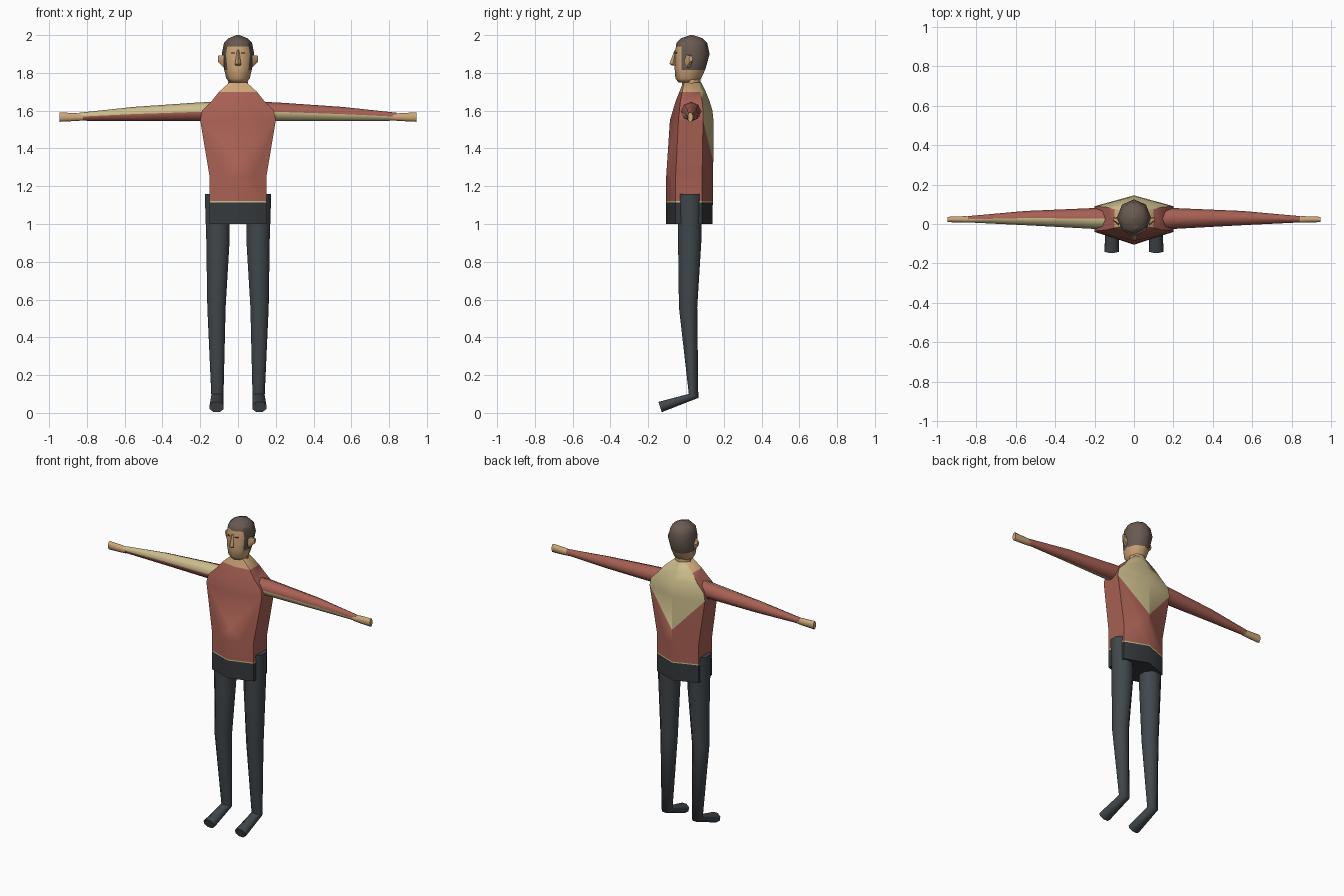
import bpy, bmesh, math
from mathutils import Vector

cube = bpy.data.objects.get("Cube")
if cube:
    bpy.data.objects.remove(cube, do_unlink=True)


def material(name, rgb):
    m = bpy.data.materials.new(name)
    m.use_nodes = True
    m.diffuse_color = (*rgb, 1)
    bsdf = m.node_tree.nodes["Principled BSDF"]
    bsdf.inputs["Base Color"].default_value = (*rgb, 1)
    bsdf.inputs["Roughness"].default_value = 0.8
    return m


RED = material("brick_red", (0.39, 0.117, 0.088))
CREAM = material("cream", (0.62, 0.52, 0.27))
SKIN = material("skin", (0.62, 0.38, 0.19))
HAIR = material("brown_hair", (0.14, 0.102, 0.084))
SLATE = material("slate_trousers", (0.053, 0.063, 0.071))
DARK = material("dark_waistband", (0.036, 0.041, 0.046))


def loft(name, rings, mats, rule=None, cuts=(), limit=60):
    """Skin closed rings, slice along planes, colour faces by a rule."""
    bm = bmesh.new()
    loops = [[bm.verts.new(p) for p in ring] for ring in rings]
    n = len(loops[0])
    for a, b in zip(loops, loops[1:]):
        for i in range(n):
            j = (i + 1) % n
            bm.faces.new((a[i], a[j], b[j], b[i]))
    bm.faces.new(loops[0])
    bm.faces.new(loops[-1])
    for point, normal in cuts:
        geom = bm.verts[:] + bm.edges[:] + bm.faces[:]
        bmesh.ops.bisect_plane(bm, geom=geom, plane_co=point, plane_no=normal)
    bmesh.ops.recalc_face_normals(bm, faces=bm.faces)
    for f in bm.faces:
        f.smooth = True
        if rule:
            f.material_index = mats.index(rule(f.calc_center_median()))
    for e in bm.edges:
        e.smooth = e.calc_face_angle(0) < math.radians(limit)
    mesh = bpy.data.meshes.new(name)
    bm.to_mesh(mesh)
    bm.free()
    for m in mats:
        mesh.materials.append(m)
    obj = bpy.data.objects.new(name, mesh)
    bpy.context.collection.objects.link(obj)
    return obj


def oval(centre, a, b, n=8, turn=0.0):
    """Ring of n points around a centre, spanned by two half axes."""
    c, a, b = Vector(centre), Vector(a), Vector(b)
    angles = [math.tau * i / n + turn for i in range(n)]
    return [c + a * math.cos(t) + b * math.sin(t) for t in angles]


def flat_oval(z, w, front, back, n=8):
    return oval((0, (front + back) / 2, z), (w, 0, 0), (0, (back - front) / 2, 0), n)


# Torso: six-sided, with a ridge down the chest and the back
def torso_ring(z, w, front, side_front, side_back, back):
    return [(0, front, z), (w, side_front, z), (w, side_back, z),
            (0, back, z), (-w, side_back, z), (-w, side_front, z)]


torso = [
    (1.00, 0.150, -0.105, -0.055, 0.085, 0.140),
    (1.25, 0.150, -0.105, -0.055, 0.085, 0.144),
    (1.55, 0.200, -0.085, -0.040, 0.090, 0.145),
    (1.60, 0.190, -0.070, -0.035, 0.090, 0.140),
    (1.65, 0.140, -0.055, -0.030, 0.085, 0.125),
    (1.70, 0.100, -0.035, -0.020, 0.075, 0.105),
    (1.75, 0.045, -0.015, -0.010, 0.065, 0.080),
]
BACK_TIP = 1.33


def torso_colour(c):
    if c.z < 1.115:
        return DARK
    if c.z < 1.122:
        return CREAM
    if c.y > 0.07 and c.z > BACK_TIP + 1.1 * abs(c.x):
        return CREAM
    return SKIN if c.z > 1.70 else RED


tip = (0, 0, BACK_TIP)
loft("torso", [torso_ring(*r) for r in torso], [RED, CREAM, SKIN, DARK], torso_colour,
     [((0, 0, 1.115), (0, 0, 1)), ((0, 0, 1.122), (0, 0, 1)),
      (tip, (1.1, 0, -1)), (tip, (-1.1, 0, -1))])

# Neck
loft("neck", [flat_oval(1.68, 0.055, -0.02, 0.08), flat_oval(1.79, 0.05, -0.02, 0.075)], [SKIN])

# Head with a cap of hair
head = [
    (1.750, 0.045, -0.040, 0.060),
    (1.770, 0.062, -0.056, 0.080),
    (1.820, 0.074, -0.060, 0.103),
    (1.900, 0.086, -0.060, 0.125),
    (1.960, 0.074, -0.050, 0.112),
    (1.983, 0.050, -0.028, 0.088),
    (2.000, 0.008, 0.022, 0.038),
]


def head_colour(c):
    return HAIR if c.z > 1.94 or (c.y > -0.025 and c.z > 1.815) else SKIN


loft("head", [flat_oval(*r) for r in head], [SKIN, HAIR], head_colour,
     [((0, 0, 1.94), (0, 0, 1)), ((0, 0, 1.815), (0, 0, 1)), ((0, -0.025, 0), (0, 1, 0))])

# Nose
loft("nose", [flat_oval(1.84, 0.014, -0.076, -0.05, 4), flat_oval(1.848, 0.016, -0.088, -0.05, 4),
              flat_oval(1.92, 0.005, -0.061, -0.05, 4)], [SKIN], limit=30)

for side, s in (("left", 1), ("right", -1)):
    # Eyebrow plate
    loft(side + "_eyebrow",
         [oval((s * 0.027, y, 1.905), (0.014, s * 0.006, 0), (0, 0, 0.004), 4, math.pi / 4)
          for y in (-0.058, -0.052)], [HAIR], limit=30)

    # Ear
    loft(side + "_ear",
         [oval((s * 0.075, 0.012, 1.862), (0, 0.022, 0), (0, 0, 0.038), 6),
          oval((s * 0.105, 0.026, 1.875), (0, 0.010, 0), (0, 0, 0.018), 6)], [SKIN], limit=30)

    # Arm: x, centre y, centre z, half depth, half height
    arm = [
        (0.13, 0.026, 1.596, 0.054, 0.050),
        (0.20, 0.028, 1.594, 0.053, 0.050),
        (0.55, 0.030, 1.582, 0.036, 0.038),
        (0.84, 0.024, 1.568, 0.016, 0.021),
    ]

    def sleeve_colour(c, s=s):
        # Pale panel: upper front on one sleeve, lower front on the other
        middle = 1.600 - 0.038 * (abs(c.x) - 0.13) / 0.7
        return CREAM if c.y < 0.026 and (c.z - middle) * s < 0 else RED

    loft(side + "_sleeve",
         [oval((s * x, y, z), (0, ry, 0), (0, 0, rz)) for x, y, z, ry, rz in arm],
         [RED, CREAM], sleeve_colour)

    # Hand
    hand = [(0.82, 0.014, 0.018), (0.86, 0.015, 0.021), (0.945, 0.012, 0.025)]
    loft(side + "_hand",
         [oval((s * x, 0.023, 1.566), (0, ry * 1.2, 0), (0, 0, rz * 1.08), 8, math.pi / 8)
          for x, ry, rz in hand], [SKIN])

    # Leg and foot: centre, half width, forward half axis
    leg = [
        ((0.110, 0.020, 1.160), 0.068, (0, -0.066, 0)),
        ((0.106, 0.020, 0.920), 0.064, (0, -0.064, 0)),
        ((0.114, 0.011, 0.560), 0.050, (0, -0.050, 0)),
        ((0.109, 0.040, 0.090), 0.033, (0, -0.026, 0.011)),
        ((0.113, -0.137, 0.031), 0.038, (0, -0.009, 0.028)),
    ]
    loft(side + "_leg",
         [oval((s * c[0], c[1], c[2]), (w * 1.05, 0, 0), Vector(f) * 1.05, 8, math.pi / 8)
          for c, w, f in leg], [SLATE])
